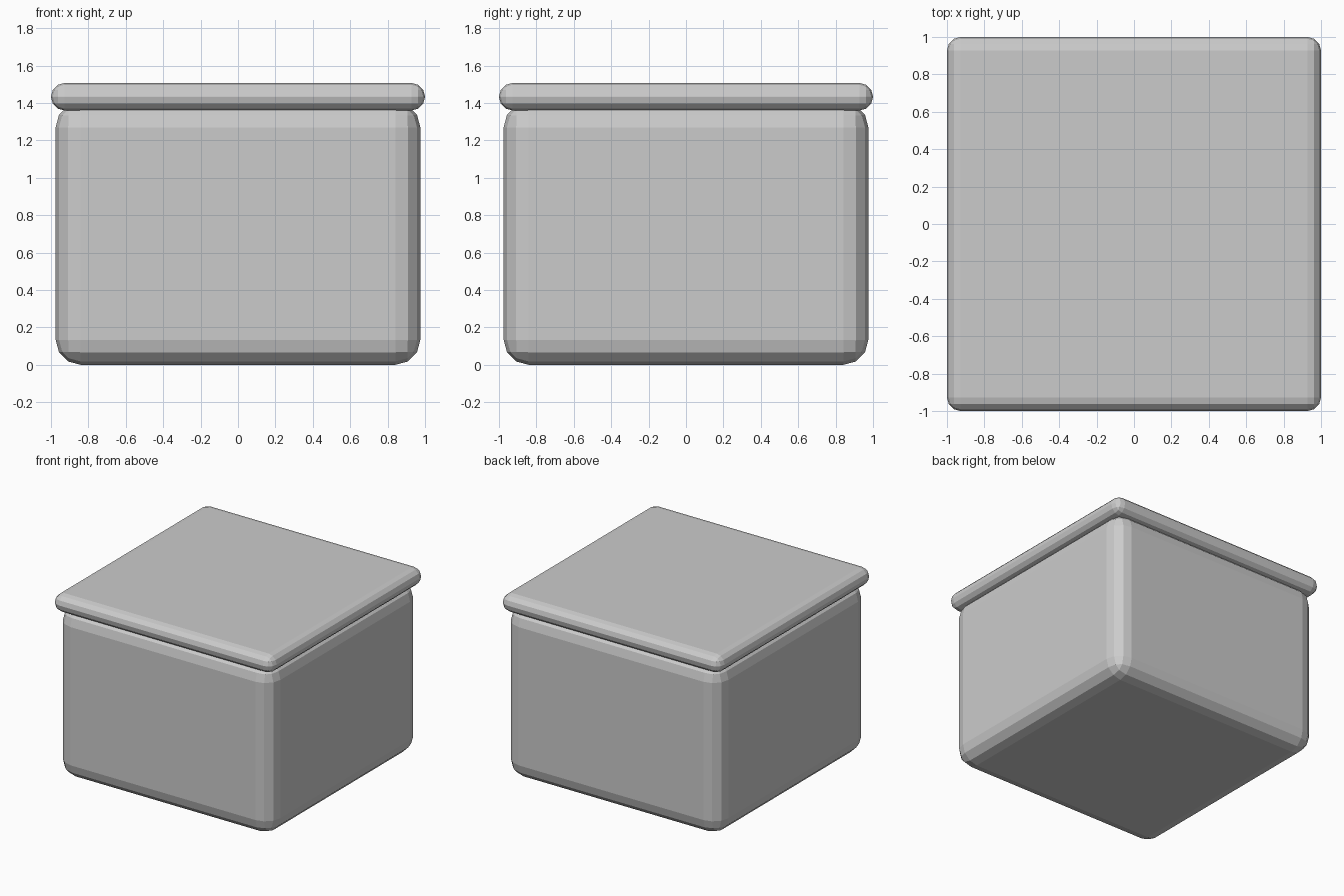
import bpy

if "Cube" in bpy.data.objects:
    bpy.data.objects.remove(bpy.data.objects["Cube"])


def rounded_box(name, size, z_min, z_max, radius):
    """Square box with three-segment rounded edges, flat shaded."""
    bpy.ops.mesh.primitive_cube_add(size=1, location=(0, 0, (z_min + z_max) / 2))
    obj = bpy.context.object
    obj.name = name
    obj.scale = (size, size, z_max - z_min)
    bpy.ops.object.transform_apply(location=False, rotation=False, scale=True)
    bevel = obj.modifiers.new("rounded_edges", 'BEVEL')
    bevel.width = radius
    bevel.segments = 3
    return obj


# Box body, its rounded top tucked slightly into the lid
rounded_box("box_body", 1.95, 0.0, 1.404, 0.134)

# Overhanging lid with fully rounded rim
rounded_box("lid", 2.0, 1.36, 1.507, 0.073)
